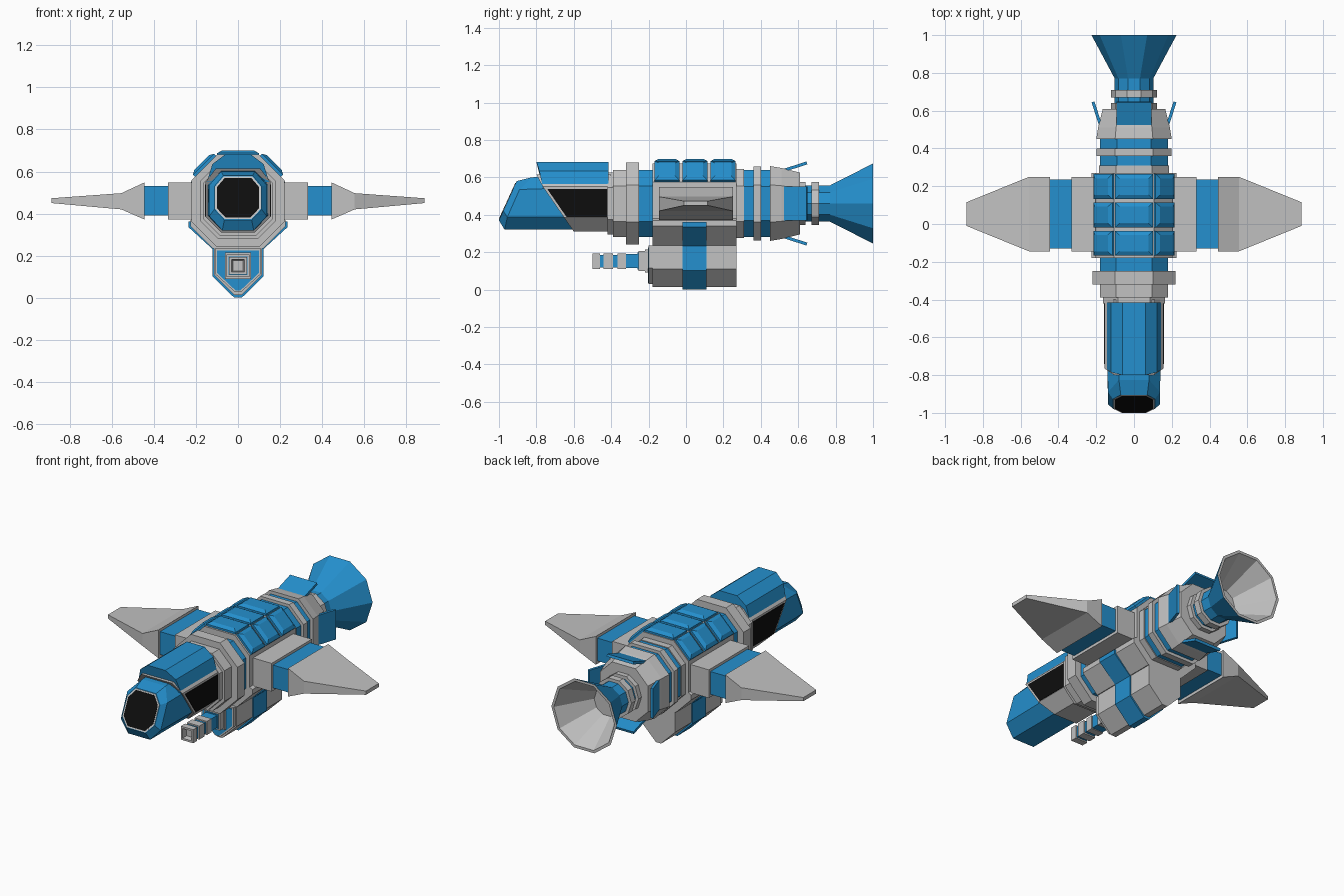
import bpy, bmesh, math
from mathutils import Vector

if "Cube" in bpy.data.objects:
    bpy.data.objects.remove(bpy.data.objects["Cube"])


def material(name, rgb):
    m = bpy.data.materials.new(name)
    m.diffuse_color = (*rgb, 1)
    m.use_nodes = True
    m.node_tree.nodes["Principled BSDF"].inputs["Base Color"].default_value = m.diffuse_color
    return m


BLUE = material("hull_blue", (0.018, 0.28, 0.62))
GREY = material("hull_grey", (0.54, 0.54, 0.54))
BLACK = material("glass_black", (0.004, 0.004, 0.004))
CZ = 0.46  # height of the fuselage axis


def loft(name, rings, mat, extra=None, rule=None):
    """Skin a list of equal-length point rings and cap both ends."""
    bm = bmesh.new()
    loops = [[bm.verts.new(p) for p in r] for r in rings]
    n = len(loops[0])
    for a, b in zip(loops, loops[1:]):
        for i in range(n):
            j = (i + 1) % n
            bm.faces.new((a[i], a[j], b[j], b[i]))
    bm.faces.new(loops[0])
    bm.faces.new(loops[-1])
    bmesh.ops.recalc_face_normals(bm, faces=bm.faces)
    me = bpy.data.meshes.new(name)
    me.materials.append(mat)
    if extra:
        me.materials.append(extra)
        for f in bm.faces:
            f.material_index = int(rule(f))
    bm.to_mesh(me)
    bm.free()
    ob = bpy.data.objects.new(name, me)
    bpy.context.collection.objects.link(ob)
    return ob


def mirrored(half):
    """Closed loop from right-hand (x, z) points listed bottom to top."""
    return half + [(-x, z) for x, z in reversed(half)]


def prism(name, half, y0, y1, mat):
    pts = mirrored(half)
    return loft(name, [[(x, y, z) for x, z in pts] for y in (y0, y1)], mat)


def octagon(r, b):
    return [(b, CZ - r), (r, CZ - b), (r, CZ + b), (b, CZ + r)]


def box(name, x0, x1, y0, y1, z0, z1, mat):
    return loft(name, [[(x0, y, z0), (x1, y, z0), (x1, y, z1), (x0, y, z1)]
                       for y in (y0, y1)], mat)


def slab(name, c, u, v, n, steps, mat):
    """Stepped plate: steps are (inset, height) above centre c along n."""
    c, u, v, n = map(Vector, (c, u, v, n))
    n.normalize()
    rings = []
    for inset, h in steps:
        a = u * (1 - inset / u.length)
        b = v * (1 - inset / v.length)
        rings.append([c + n * h + s * a + t * b
                      for s, t in ((-1, -1), (1, -1), (1, 1), (-1, 1))])
    return loft(name, rings, mat)


# Fuselage rings, front to back
for name, y0, y1, r, b, mat in (
        ("cockpit_collar", -0.42, -0.38, 0.165, 0.085, GREY),
        ("front_ring", -0.39, -0.32, 0.18, 0.095, GREY),
        ("front_flange", -0.32, -0.25, 0.22, 0.10, GREY),
        ("front_band", -0.25, -0.18, 0.18, 0.095, BLUE),
        ("rear_ring", 0.26, 0.31, 0.185, 0.095, GREY),
        ("rear_band_a", 0.31, 0.36, 0.18, 0.09, BLUE),
        ("rear_flange", 0.36, 0.40, 0.198, 0.10, GREY),
        ("rear_band_b", 0.40, 0.45, 0.18, 0.09, BLUE)):
    prism(name, octagon(r, b), y0, y1, mat)

# Tapered tail section
loft("tail_section", [[(x, y, z) for x, z in mirrored(octagon(r, b))]
                      for y, r, b in ((0.45, 0.20, 0.10), (0.51, 0.19, 0.095),
                                      (0.61, 0.165, 0.08))], GREY)

# Main body with raised blue panels
prism("main_body", [(0.12, 0.235), (0.225, 0.34), (0.225, 0.37), (0.205, 0.38),
                    (0.205, 0.575), (0.105, 0.675)], -0.18, 0.27, GREY)
STEPS = ((0, -0.005), (0, 0.012), (0.022, 0.024))
for i in range(3):
    y = -0.102 + i * 0.15
    slab("top_panel", (0, y, 0.675), (0.1, 0, 0), (0, 0.066, 0), (0, 0, 1), STEPS, BLUE)
    for s in (-1, 1):
        slab("side_panel", (s * 0.156, y, 0.626), (s * 0.05, 0, -0.05),
             (0, 0.066, 0), (s, 0, 1), STEPS, BLUE)

# Belly pod, blue wrap and front plate
POD = [(0.018, 0.014), (0.115, 0.11), (0.115, 0.25)]
prism("belly_pod", POD, -0.18, 0.27, GREY)
prism("belly_wrap", [(0.018, 0.0), (0.122, 0.103), (0.122, 0.232),
                     (0.235, 0.335), (0.235, 0.362)], -0.02, 0.11, BLUE)
prism("pod_front_rim", [(0.018, 0.03), (0.11, 0.115), (0.11, 0.235)], -0.2, -0.18, GREY)
prism("pod_front_plate", [(0.012, 0.035), (0.1, 0.118), (0.1, 0.225)], -0.204, -0.2, BLUE)

# Belly gun: square segments along the barrel
for y0, y1, r, mat in ((-0.22, -0.20, 0.062, GREY), (-0.255, -0.22, 0.054, GREY),
                       (-0.32, -0.255, 0.038, BLUE), (-0.26, -0.235, 0.045, BLUE),
                       (-0.365, -0.32, 0.042, GREY), (-0.39, -0.365, 0.034, BLUE),
                       (-0.44, -0.39, 0.042, GREY), (-0.465, -0.44, 0.034, BLUE)):
    box("gun_segment", -r, r, y0, y1, 0.152 - r, 0.152 + r, mat)
loft("gun_muzzle", [[(sx * r, y, 0.152 + sz * r) for sx, sz in
                     ((-1, -1), (1, -1), (1, 1), (-1, 1))]
                    for y, r in ((-0.46, 0.042), (-0.5, 0.042), (-0.5, 0.03), (-0.47, 0.024))],
     GREY)


# Cockpit: grey shell with a slanted front edge
def slant(z):
    return -0.8 + max(0, 0.6 - z) * 0.69


SHELL = mirrored([(0.08, 0.31), (0.155, 0.385), (0.155, 0.55), (0.105, 0.615)])
loft("cockpit_shell", [[(x, slant(z), z) for x, z in SHELL],
                       [(x, -0.40, z) for x, z in SHELL]], GREY)
# Blue canopy roof
ROOF = mirrored([(0.148, 0.55), (0.122, 0.635), (0.06, 0.682)])
loft("canopy_roof", [[(x, -0.80 + max(0, abs(x) - 0.1) * 0.7, z) for x, z in ROOF],
                     [(x, -0.415, z) for x, z in ROOF]], BLUE)
# Side windows
for s in (-1, 1):
    quad = ((-0.742, 0.538), (-0.41, 0.538), (-0.41, 0.387), (-0.638, 0.387))
    loft("side_window", [[(s * x, y, z) for y, z in quad] for x in (0.15, 0.158)], BLACK)

# Nose
base = mirrored([(0.075, 0.32), (0.142, 0.388), (0.142, 0.54), (0.08, 0.602)])
mid = [(0.075, 0.32, -0.97), (0.137, 0.388, -0.955), (0.137, 0.535, -0.89), (0.08, 0.60, -0.825)]
mid += [(-x, z, y) for x, z, y in reversed(mid)]
tip = mirrored([(0.065, 0.37), (0.112, 0.42), (0.112, 0.53), (0.07, 0.58)])


def tip_y(z):
    return -1 + (z - 0.37) * 0.457


loft("nose", [[(x, slant(z) + 0.02, z) for x, z in base],
              [(x, y, z) for x, z, y in mid],
              [(x, tip_y(z), z) for x, z in tip]], BLUE)
# Nose window: grey rim plate with black glass over it
for name, k, d, mat in (("nose_window_rim", 0.97, 0.002, GREY),
                        ("nose_window", 0.9, 0.004, BLACK)):
    pts = [(x * k, 0.478 + (z - 0.478) * k) for x, z in tip]
    loft(name, [[(x, tip_y(z) - e, z) for x, z in pts] for e in (-0.002, d)], mat)

# Wings: root block, blue joint and tapered blade
for s in (-1, 1):
    def wing(name, sections, mat):
        loft(name, [[(s * x, y0, z0), (s * x, y1, z0), (s * x, y1, z1), (s * x, y0, z1)]
                    for x, y0, y1, z0, z1 in sections], mat)
    wing("wing_root", [(x, -0.145, 0.25, 0.373, 0.548) for x in (0.19, 0.332)], GREY)
    wing("wing_joint", [(x, -0.13, 0.235, 0.39, 0.532) for x in (0.33, 0.447)], BLUE)
    wing("wing_blade", [(0.445, -0.145, 0.25, 0.372, 0.548),
                        (0.555, -0.145, 0.25, 0.42, 0.497),
                        (0.887, -0.01, 0.115, 0.45, 0.473)], GREY)

# Four tail flaps flaring outwards
for k in range(4):
    a = k * math.pi / 2
    out = Vector((math.cos(a), 0, math.sin(a)))
    side = Vector((-math.sin(a), 0, math.cos(a))) * 0.092
    along = Vector((0, 0.068, 0)) + out * 0.022
    normal = out * 0.068 - Vector((0, 0.022, 0))
    slab("tail_flap", Vector((0, 0.578, CZ)) + out * 0.195, side, along, normal,
         ((0, -0.008), (0, 0.008)), BLUE)


# Engine: collar rings and a hollow bell, ten-sided
def circle(y, r):
    return [(r * math.cos(i * math.pi / 5), y, CZ + r * math.sin(i * math.pi / 5))
            for i in range(10)]


for name, y0, y1, r in (("engine_collar", 0.60, 0.64, 0.122), ("engine_ring", 0.67, 0.71, 0.122)):
    loft(name, [circle(y0, r), circle(y1, r)], GREY)
loft("engine_bell", [circle(0.6, 0.102), circle(0.77, 0.102), circle(1.0, 0.225),
                     circle(1.0, 0.208), circle(0.78, 0.085)], BLUE, GREY,
     lambda f: f.normal.y > 0.1)
